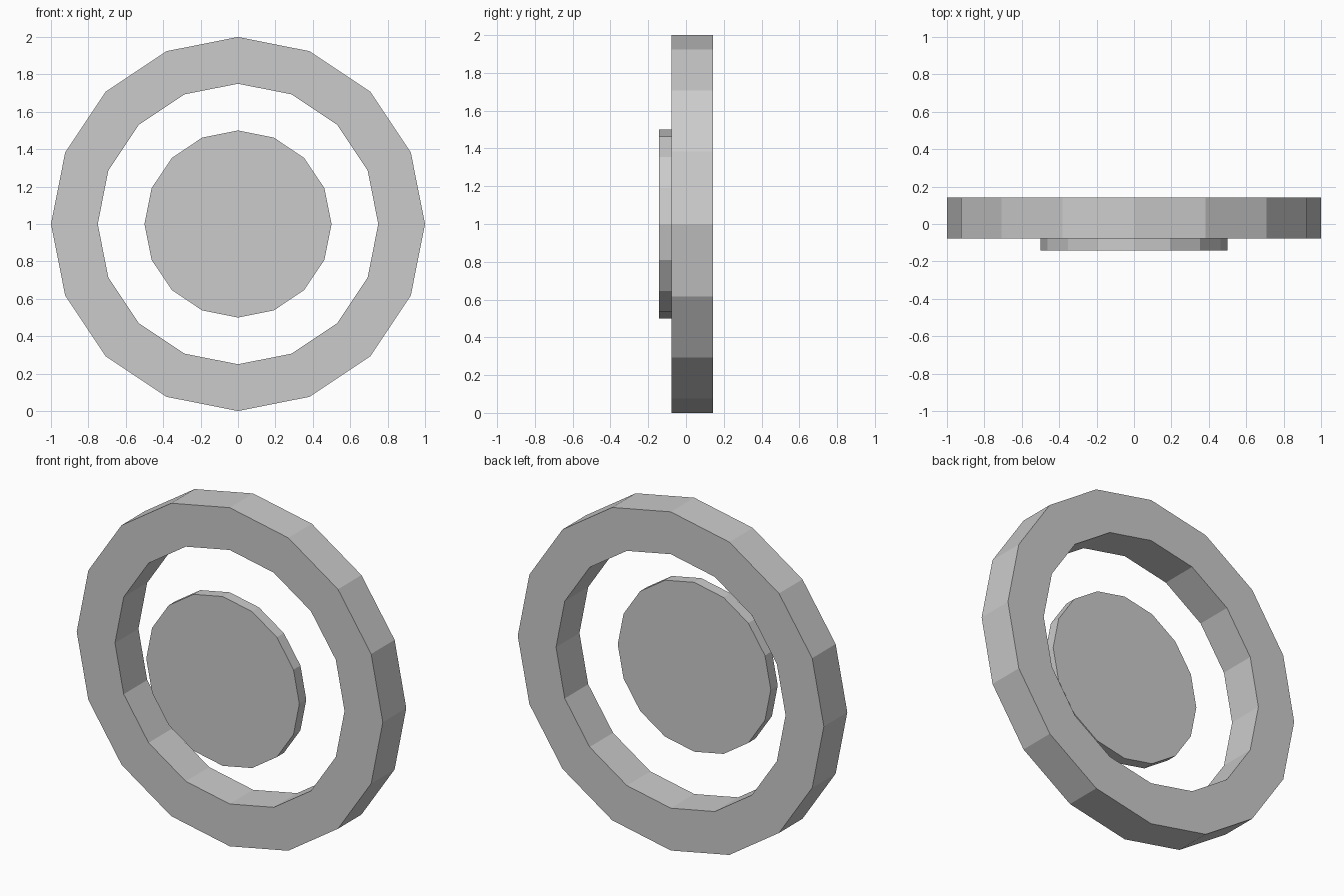
import bpy, bmesh
from math import cos, sin, tau

if "Cube" in bpy.data.objects:
    bpy.data.objects.remove(bpy.data.objects["Cube"])

SIDES = 16
CENTRE_Z = 1.0


def make_object(name, bm):
    bmesh.ops.recalc_face_normals(bm, faces=bm.faces[:])
    mesh = bpy.data.meshes.new(name)
    bm.to_mesh(mesh)
    bm.free()
    obj = bpy.data.objects.new(name, mesh)
    bpy.context.collection.objects.link(obj)
    return obj


def loop(bm, radius, y):
    """Ring of vertices in the xz plane, with a vertex at the top."""
    return [bm.verts.new((radius * sin(tau * i / SIDES), y,
                          CENTRE_Z + radius * cos(tau * i / SIDES)))
            for i in range(SIDES)]


def bridge(bm, a, b):
    for i in range(SIDES):
        j = (i + 1) % SIDES
        bm.faces.new((a[i], a[j], b[j], b[i]))


# Outer ring: rectangular section swept round
bm = bmesh.new()
section = [(1.0, -0.077), (1.0, 0.142), (0.75, 0.142), (0.75, -0.077)]
loops = [loop(bm, r, y) for r, y in section]
for k in range(4):
    bridge(bm, loops[k], loops[(k + 1) % 4])
make_object("outer_ring", bm)

# Thin centre disc, set just ahead of the ring
bm = bmesh.new()
front, back = loop(bm, 0.5, -0.142), loop(bm, 0.5, -0.077)
bridge(bm, front, back)
bm.faces.new(front)
bm.faces.new(back)
make_object("centre_disc", bm)
